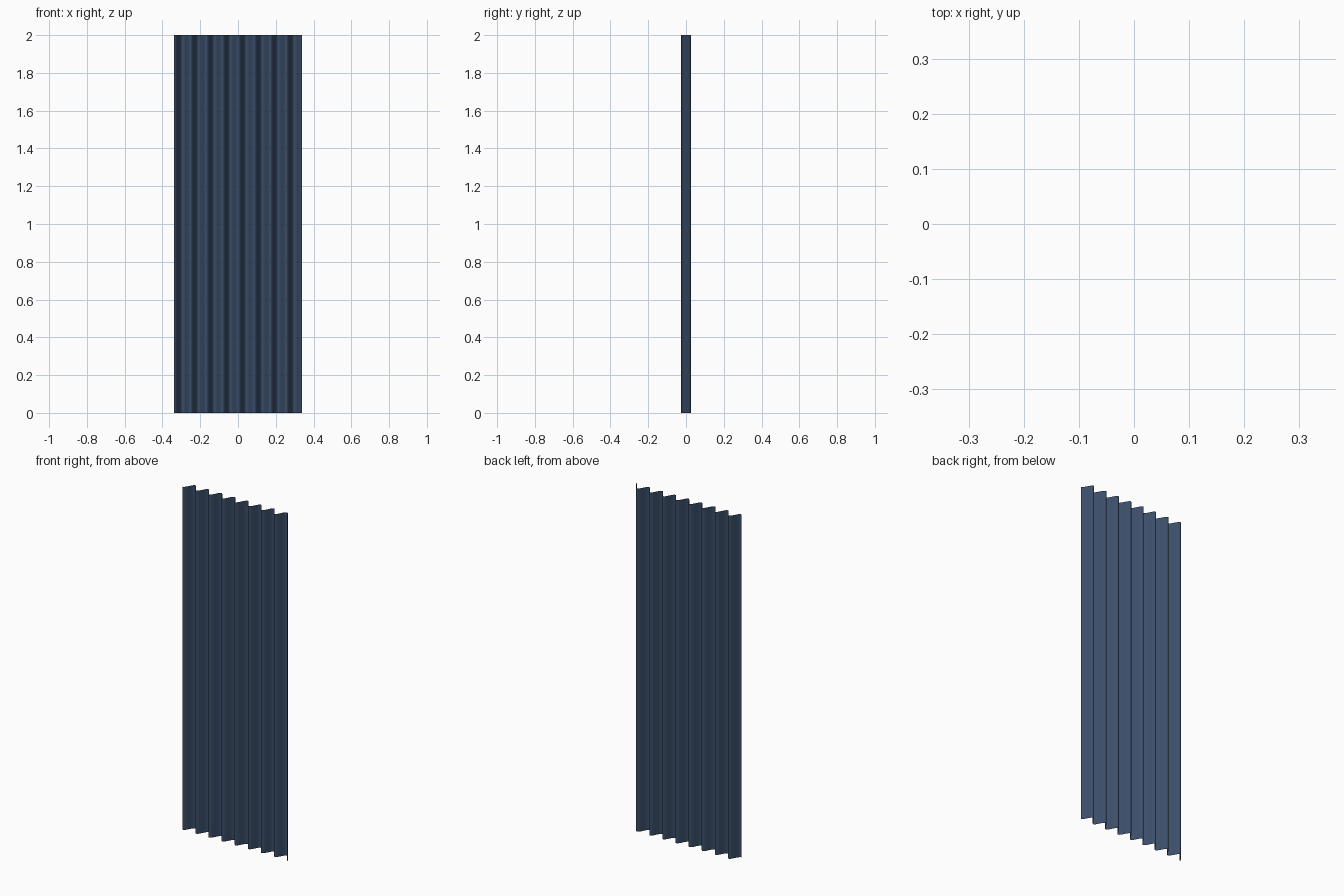
import bpy, bmesh, math

if "Cube" in bpy.data.objects:
    bpy.data.objects.remove(bpy.data.objects["Cube"])

WIDTH, HEIGHT, DEPTH = 0.68, 2.0, 0.026
START, PERIOD = -0.336, 0.0845
COLS, ROWS = 160, 4

# Dark blue cloth
cloth = bpy.data.materials.new("navy cloth")
cloth.diffuse_color = (0.043, 0.076, 0.14, 1.0)
cloth.use_nodes = True
cloth.node_tree.nodes["Principled BSDF"].inputs["Base Color"].default_value = cloth.diffuse_color

# Pleated hanging panel: a single thin sheet with eight even folds
bm = bmesh.new()
grid = []
for j in range(ROWS + 1):
    row = []
    for i in range(COLS + 1):
        x = -WIDTH / 2 + WIDTH * i / COLS
        y = -DEPTH * math.cos(2 * math.pi * (x - START) / PERIOD)
        row.append(bm.verts.new((x, y, HEIGHT * j / ROWS)))
    grid.append(row)
for j in range(ROWS):
    for i in range(COLS):
        f = bm.faces.new((grid[j][i], grid[j][i + 1],
                          grid[j + 1][i + 1], grid[j + 1][i]))
        f.smooth = True

mesh = bpy.data.meshes.new("curtain")
bm.to_mesh(mesh)
bm.free()
mesh.materials.append(cloth)
curtain = bpy.data.objects.new("curtain", mesh)
bpy.context.collection.objects.link(curtain)
